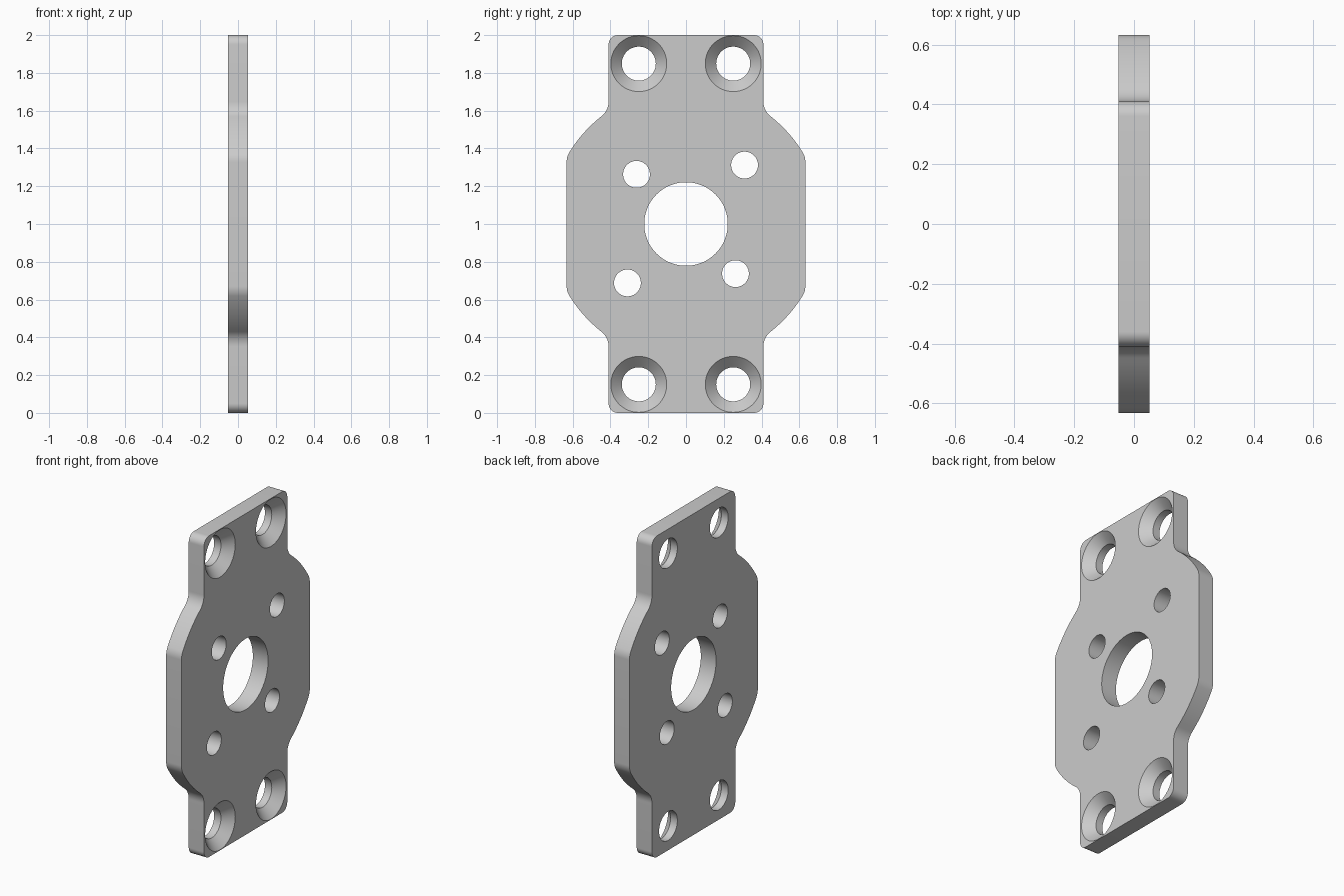
import bpy, bmesh
from math import sin, cos, pi, atan2, sqrt

if "Cube" in bpy.data.objects:
    bpy.data.objects.remove(bpy.data.objects["Cube"], do_unlink=True)

HALF = 0.0525            # half thickness
END_W, SIDE_W = 0.41, 0.632   # half widths of the end tabs and the body
BODY_R, FILLET, CORNER = 0.725, 0.10, 0.05


def arc(cy, cz, r, a0, a1, n):
    angles = [a0 + (a1 - a0) * i / n for i in range(n + 1)]
    return [(cy + r * cos(a), cz + r * sin(a)) for a in angles]


def mesh_object(name, bm):
    bmesh.ops.recalc_face_normals(bm, faces=bm.faces)
    mesh = bpy.data.meshes.new(name)
    bm.to_mesh(mesh)
    bm.free()
    ob = bpy.data.objects.new(name, mesh)
    bpy.context.collection.objects.link(ob)
    return ob


def add_hole(bm, y, z, rings, n=64):
    """Solid of revolution along x, from (x, radius) rings."""
    loops = [[bm.verts.new((x, y + r * cos(2 * pi * i / n), z + r * sin(2 * pi * i / n)))
              for i in range(n)] for x, r in rings]
    for a, b in zip(loops, loops[1:]):
        for i in range(n):
            j = (i + 1) % n
            bm.faces.new((a[i], a[j], b[j], b[i]))
    bm.faces.new(loops[0])
    bm.faces.new(loops[-1])


# Quarter outline: rounded tab corner, inner fillet, body arc, outer fillet
in_y = END_W + FILLET
in_z = sqrt((BODY_R + FILLET) ** 2 - in_y ** 2)
out_y = SIDE_W - FILLET
out_z = sqrt((BODY_R - FILLET) ** 2 - out_y ** 2)
a_in, a_out = atan2(in_z, in_y), atan2(out_z, out_y)
quarter = (arc(END_W - CORNER, 1 - CORNER, CORNER, pi / 2, 0, 10)
           + arc(in_y, in_z, FILLET, pi, pi + a_in, 10)
           + arc(0, 0, BODY_R, a_in, a_out, 12)[1:-1]
           + arc(out_y, out_z, FILLET, a_out, 0, 8))
half = quarter + [(y, -z) for y, z in reversed(quarter)]
outline = half + [(-y, z) for y, z in reversed(half)]

# Plate body
bm = bmesh.new()
face = bm.faces.new([bm.verts.new((-HALF, y, z + 1)) for y, z in outline])
side = bmesh.ops.extrude_face_region(bm, geom=[face])["geom"]
bmesh.ops.translate(bm, vec=(2 * HALF, 0, 0),
                    verts=[v for v in side if isinstance(v, bmesh.types.BMVert)])
plate = mesh_object("mounting_plate", bm)

# Hole cutters: centre bore, four bolt holes, four countersunk holes
OUT = HALF + 0.02
bm = bmesh.new()
add_hole(bm, 0, 1, [(-OUT, 0.221), (OUT, 0.221)], 96)
for s in (-1, 1):
    for y, z in ((0.31, 0.312), (-0.262, 0.263)):
        add_hole(bm, s * y, 1 + s * z, [(-OUT, 0.071), (OUT, 0.071)])
    for t in (-1, 1):
        add_hole(bm, s * 0.25, 1 + t * 0.849,
                 [(-OUT, 0.09), (HALF - 0.058, 0.09), (OUT, 0.168)])
cutter = mesh_object("hole_cutter", bm)
cutter.hide_render = True

mod = plate.modifiers.new("holes", "BOOLEAN")
mod.operation, mod.solver, mod.object = "DIFFERENCE", "EXACT", cutter
bpy.context.view_layer.update()
cut = bpy.data.meshes.new_from_object(
    plate.evaluated_get(bpy.context.evaluated_depsgraph_get()))
plate.modifiers.clear()
plate.data = cut
bpy.data.objects.remove(cutter, do_unlink=True)

# Plain grey finish
grey = bpy.data.materials.new("light_grey")
grey.use_nodes = True
colour = (0.6, 0.6, 0.6, 1)
grey.diffuse_color = colour
grey.node_tree.nodes["Principled BSDF"].inputs["Base Color"].default_value = colour
plate.data.materials.clear()
plate.data.materials.append(grey)

for ob in bpy.context.selected_objects:
    ob.select_set(False)
plate.select_set(True)
bpy.context.view_layer.objects.active = plate
bpy.ops.object.shade_smooth_by_angle(angle=pi / 6)
